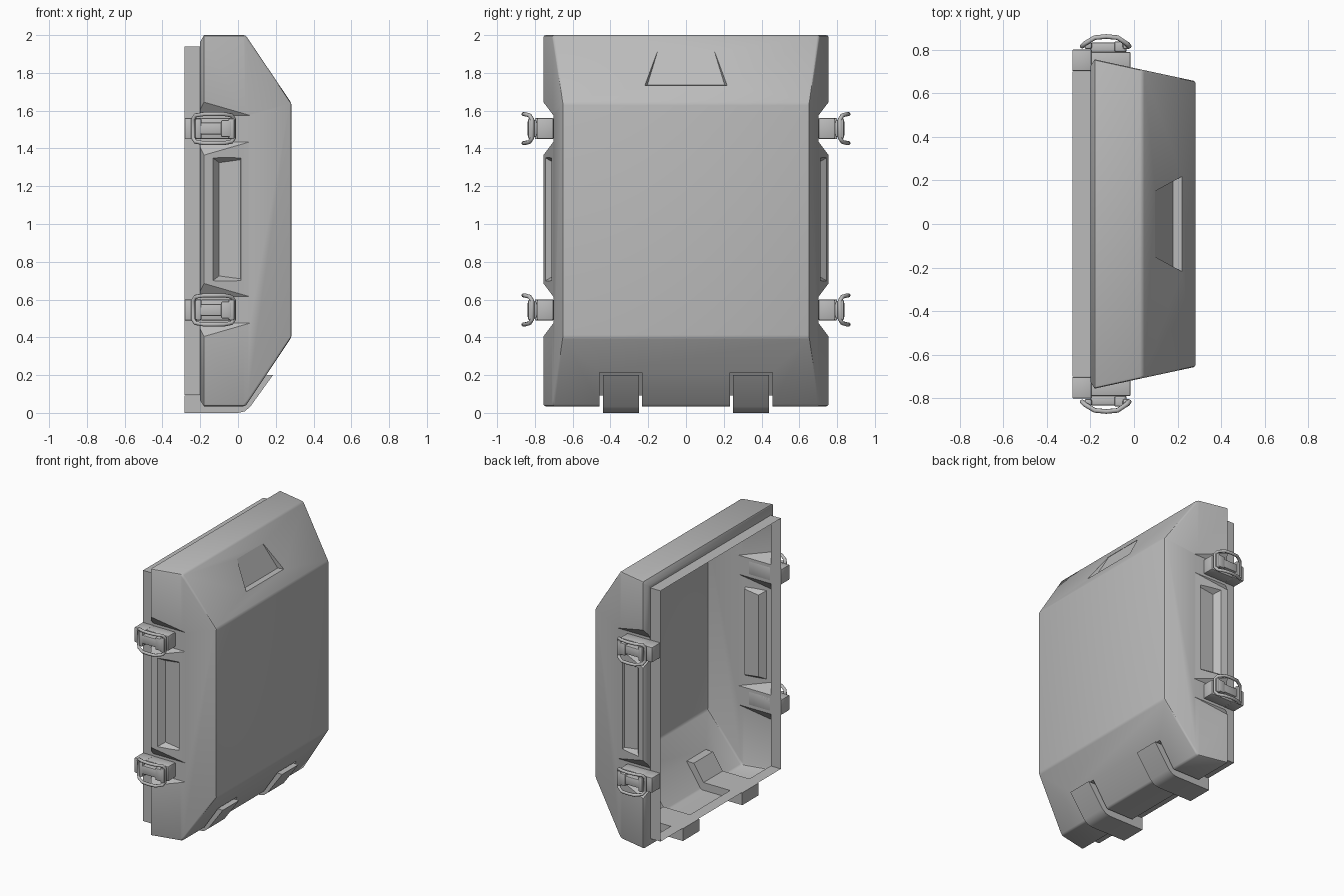
import bpy, bmesh, math
from mathutils import Vector

if "Cube" in bpy.data.objects:
    bpy.data.objects.remove(bpy.data.objects["Cube"], do_unlink=True)

grey = bpy.data.materials.new("grey")
grey.use_nodes = True
grey.diffuse_color = (0.5, 0.5, 0.5, 1)
grey.node_tree.nodes["Principled BSDF"].inputs["Base Color"].default_value = (0.5, 0.5, 0.5, 1)

LATCH_Z = (0.545, 1.505)
HINGE_Y = (-0.345, 0.345)


def to_object(bm, name):
    bmesh.ops.recalc_face_normals(bm, faces=bm.faces)
    mesh = bpy.data.meshes.new(name)
    bm.to_mesh(mesh)
    bm.free()
    mesh.materials.append(grey)
    ob = bpy.data.objects.new(name, mesh)
    bpy.context.collection.objects.link(ob)
    return ob


def activate(ob):
    bpy.ops.object.select_all(action="DESELECT")
    ob.select_set(True)
    bpy.context.view_layer.objects.active = ob


def smooth(ob, angle=35):
    activate(ob)
    bpy.ops.object.shade_smooth_by_angle(angle=math.radians(angle))


def prism(bm, points, a, b, place):
    """Extrude a flat outline from a to b; place maps (u, v, w) to a position."""
    ends = [[bm.verts.new(place(u, v, w)) for u, v in points] for w in (a, b)]
    n = len(points)
    faces = [bm.faces.new(ends[0]), bm.faces.new(ends[1][::-1])]
    for i in range(n):
        j = (i + 1) % n
        faces.append(bm.faces.new((ends[0][j], ends[0][i], ends[1][i], ends[1][j])))
    return faces


def hull(bm, points):
    verts = [bm.verts.new(p) for p in points]
    bmesh.ops.convex_hull(bm, input=verts)


def along_y(x, z, y):
    return (x, y, z)


def box(bm, x, y, z, bevel=0.008):
    part = bmesh.new()
    prism(part, [(x[0], z[0]), (x[1], z[0]), (x[1], z[1]), (x[0], z[1])], y[0], y[1], along_y)
    bmesh.ops.bevel(part, geom=part.edges[:], offset=bevel, segments=2,
                    profile=0.5, affect="EDGES")
    temp = bpy.data.meshes.new("temp")
    part.to_mesh(temp)
    part.free()
    bm.from_mesh(temp)
    bpy.data.meshes.remove(temp)


# Lid shell: rectangular sections stacked along x (x, half width, bottom, top)
sections = [(-0.283, 0.70, 0.095, 1.94), (-0.2, 0.70, 0.095, 1.94),
            (-0.2, 0.725, 0.065, 1.965), (-0.18, 0.755, 0.035, 2.0),
            (0.04, 0.707, 0.035, 2.0), (0.283, 0.655, 0.4, 1.64)]
bm = bmesh.new()
rings = [[bm.verts.new((x, y, z)) for y, z in ((-h, lo), (h, lo), (h, hi), (-h, hi))]
         for x, h, lo, hi in sections]
for r, s in zip(rings, rings[1:]):
    for i in range(4):
        j = (i + 1) % 4
        bm.faces.new((r[i], r[j], s[j], s[i]))
bm.faces.new(rings[0])
bm.faces.new(rings[-1])
outer = set(v for r in rings[3:] for v in r)
rim = set(rings[3])
edges = [e for e in bm.edges if set(e.verts) <= outer and not set(e.verts) <= rim]
bmesh.ops.bevel(bm, geom=edges, offset=0.012, segments=2, profile=0.5, affect="EDGES")
shell = to_object(bm, "lid_shell")

# Cutter holding every pocket of the shell
bm = bmesh.new()
for side in (-1, 1):
    # flared latch notches
    for zc in LATCH_Z:
        notch = [(0.702, -0.07), (0.8, -0.2), (0.8, 0.2), (0.702, 0.07)]
        prism(bm, notch, -0.3, 0.15, lambda y, z, x: (x, side * y, zc + z))
    # long side recess with sloped walls
    hull(bm, [(x, side * y, 1.025 + s * h) for s in (-1, 1) for x, y, h in
              ((-0.1, 0.70, 0.30), (0.012, 0.70, 0.315),
               (-0.16, 0.78, 0.345), (0.045, 0.78, 0.38))])
# grip pocket in the upper slope
hull(bm, [(x, s * y, z) for s in (-1, 1) for x, y, z in
          ((0.095, 0.15, 1.915), (0.18, 0.205, 1.735),
           (0.35, 0.18, 1.925), (0.35, 0.26, 1.725))])
# hinge channels
channel = [(-0.3, 0.092), (0.02, 0.092), (0.1, 0.213), (0.25, 0.213), (0.25, -0.1), (-0.3, -0.1)]
for yc in HINGE_Y:
    prism(bm, channel, yc - 0.112, yc + 0.112, along_y)
cutter = to_object(bm, "pocket_cutter")
cutter.hide_render = True

cut = shell.modifiers.new("pockets", "BOOLEAN")
cut.operation = "DIFFERENCE"
cut.solver = "EXACT"
cut.object = cutter
activate(shell)
bpy.ops.object.modifier_apply(modifier=cut.name)
bpy.data.objects.remove(cutter, do_unlink=True)

# Open the back of the lid so that it is a thin hollow shell
bm = bmesh.new()
bm.from_mesh(shell.data)
cap = [f for f in bm.faces if f.calc_center_median().x < -0.28]
bmesh.ops.delete(bm, geom=cap, context="FACES")
bm.to_mesh(shell.data)
bm.free()
smooth(shell)

# Hinge hooks lying in the channels
hook = [(-0.283, 0), (0, 0), (0.035, 0.008), (0.065, 0.033), (0.185, 0.2),
        (0.095, 0.2), (0.02, 0.091), (-0.283, 0.091)]
for yc, label in zip(HINGE_Y, ("front", "back")):
    bm = bmesh.new()
    prism(bm, hook, yc - 0.095, yc + 0.095, along_y)
    smooth(to_object(bm, label + "_hinge_hook"))


def latch(name, side, zc):
    # latch block, lever and pivot barrels
    bm = bmesh.new()
    box(bm, (-0.283, -0.195), (0.702, 0.8), (-0.055, 0.055), 0.004)
    box(bm, (-0.2, -0.015), (0.702, 0.79), (-0.055, 0.055))
    box(bm, (-0.2, -0.035), (0.785, 0.832), (-0.032, 0.032))
    box(bm, (-0.09, -0.035), (0.79, 0.838), (-0.045, 0.045))
    for x in (-0.21, -0.035):
        box(bm, (x - 0.017, x + 0.017), (0.802, 0.836), (-0.055, 0.055), 0.01)
    for v in bm.verts:
        v.co = Vector((v.co.x, side * v.co.y, zc + v.co.z))
    smooth(to_object(bm, name))

    # arched wire bail
    half = [(-0.238, 0.815, 0.05), (-0.225, 0.828, 0.07), (-0.18, 0.855, 0.077),
            (-0.127, 0.86, 0.077), (-0.075, 0.855, 0.077), (-0.035, 0.828, 0.07),
            (-0.022, 0.815, 0.05)]
    path = half + [(x, y, -z) for x, y, z in reversed(half)]
    curve = bpy.data.curves.new(name + "_bail", "CURVE")
    curve.dimensions = "3D"
    curve.bevel_depth = 0.011
    curve.bevel_resolution = 2
    spline = curve.splines.new("POLY")
    spline.points.add(len(path) - 1)
    for p, (x, y, z) in zip(spline.points, path):
        p.co = (x, side * y, zc + z, 1)
    spline.use_cyclic_u = True
    curve.materials.append(grey)
    bail = bpy.data.objects.new(name + "_bail", curve)
    bpy.context.collection.objects.link(bail)
    activate(bail)
    bpy.ops.object.convert(target="MESH")
    smooth(bpy.context.view_layer.objects.active, 50)


for side, face in ((-1, "front"), (1, "back")):
    for zc, level in zip(LATCH_Z, ("lower", "upper")):
        latch(f"{face}_{level}_latch", side, zc)
